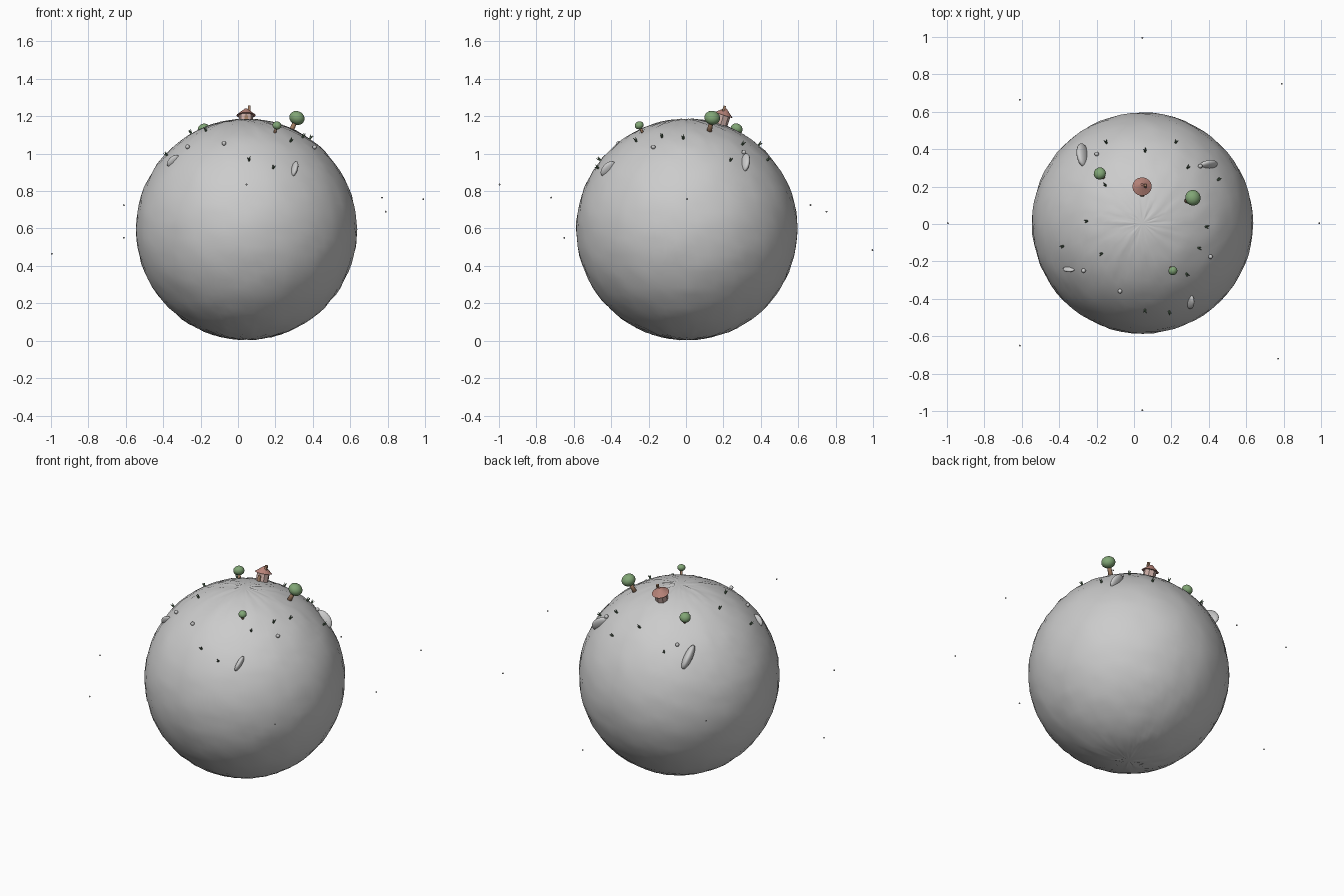
import bpy, bmesh, math, random
from mathutils import Vector, Matrix

if "Cube" in bpy.data.objects:
    bpy.data.objects.remove(bpy.data.objects["Cube"])

random.seed(4)
C = Vector((0.045, 0.005, 0.595))
R = 0.59


def material(name, rgb):
    m = bpy.data.materials.new(name)
    m.diffuse_color = (*rgb, 1)
    m.use_nodes = True
    m.node_tree.nodes["Principled BSDF"].inputs["Base Color"].default_value = m.diffuse_color
    return m


GREEN = material("leaf_green", (0.22, 0.38, 0.18))
DARK = material("grass_green", (0.12, 0.2, 0.12))
BROWN = material("bark_brown", (0.35, 0.2, 0.12))
ROOF = material("roof_red", (0.5, 0.24, 0.2))
WALL = material("wall_pink", (0.6, 0.42, 0.38))


def ground(x, y, h=0.0):
    """Frame on the upper planet surface, local z pointing outwards."""
    dx, dy = x - C.x, y - C.y
    n = Vector((dx, dy, math.sqrt((R + h) ** 2 - dx * dx - dy * dy))).normalized()
    e = Vector((-n.y, n.x, 0)).normalized()
    m = Matrix((e, n.cross(e), n)).transposed().to_4x4()
    return Matrix.Translation(C + n * R) @ m


def finish(name, bm, mat=None, smooth=True):
    me = bpy.data.meshes.new(name)
    bm.to_mesh(me)
    bm.free()
    for p in me.polygons:
        p.use_smooth = smooth
    if mat:
        me.materials.append(mat)
    ob = bpy.data.objects.new(name, me)
    bpy.context.collection.objects.link(ob)
    return ob


def ball(name, m, size, mat=None, seg=16):
    bm = bmesh.new()
    bmesh.ops.create_uvsphere(bm, u_segments=seg, v_segments=max(6, seg // 2), radius=1,
                              matrix=m @ Matrix.Diagonal((*size, 1)))
    return finish(name, bm, mat)


def cone(bm, m, r1, r2, z0, z1, seg):
    bmesh.ops.create_cone(bm, cap_ends=True, segments=seg, radius1=r1, radius2=r2, depth=z1 - z0,
                          matrix=m @ Matrix.Translation((0, 0, (z0 + z1) / 2)))


# Planet with faintly uneven surface
bm = bmesh.new()
bmesh.ops.create_uvsphere(bm, u_segments=64, v_segments=40, radius=R)
for v in bm.verts:
    v.co *= 1 + random.uniform(-0.004, 0.006)
bmesh.ops.translate(bm, verts=bm.verts, vec=C)
finish("planet", bm)

# Trees: crown position, trunk height, crown radius
for i, (x, y, h, r) in enumerate([(0.315, 0.14, 0.078, 0.042), (-0.183, 0.27, 0.05, 0.033),
                                  (0.208, -0.25, 0.043, 0.024)], 1):
    m = ground(x, y, h)
    bm = bmesh.new()
    cone(bm, m, r * 0.36, r * 0.24, -0.02, h, 10)
    finish(f"tree_trunk_{i}", bm, BROWN)
    ball(f"tree_crown_{i}", m @ Matrix.Translation((0, 0, h)), (r, r, r * 0.86), GREEN, 24)

# House with round walls, conical roof, chimney and door
m = ground(0.043, 0.2, 0.05)
bm = bmesh.new()
cone(bm, m, 0.038, 0.038, -0.01, 0.055, 8)
finish("house_walls", bm, WALL, False)
bm = bmesh.new()
cone(bm, m, 0.052, 0.006, 0.05, 0.088, 16)
finish("house_roof", bm, ROOF, False)
for name, pos, size in [("chimney", (-0.018, 0.008, 0.08), (0.013, 0.013, 0.04)),
                        ("door", (0, 0.036, 0.018), (0.018, 0.008, 0.036))]:
    bm = bmesh.new()
    bmesh.ops.create_cube(bm, size=1, matrix=m @ Matrix.Translation(pos) @ Matrix.Diagonal((*size, 1)))
    finish(name, bm, BROWN, False)

# Standing flat boulders, half buried and leaning
for i, (x, y, s) in enumerate([(-0.28, 0.375, 0.08), (0.405, 0.322, 0.062),
                               (0.307, -0.425, 0.05), (-0.355, -0.246, 0.04)], 1):
    m = ground(x, y, 0.012) @ Matrix.Rotation(math.radians(-28), 4, "Z")
    ball(f"boulder_{i}", m, (s * 0.32, s, s * 0.62), None, 20)

# Pebbles
for i, (x, y) in enumerate([(-0.2, 0.375), (0.355, 0.31), (0.41, -0.175),
                            (-0.075, -0.36), (-0.27, -0.25)], 1):
    ball(f"pebble_{i}", ground(x, y, 0.01) @ Matrix.Translation((0, 0, 0.009)), (0.012, 0.012, 0.012), None, 12)

# Grass tufts of three splayed blades
tufts = [(-.15, .44), (.06, .395), (.225, .44), (-.155, .21), (.29, .305), (.455, .24), (.39, -.015),
         (.35, -.13), (.285, -.27), (.19, -.475), (.06, -.465), (-.385, -.12), (-.175, -.16), (-.255, .015)]
for i, (x, y) in enumerate(tufts, 1):
    bm = bmesh.new()
    for k in range(3):
        spin = Matrix.Rotation(math.tau * k / 3 + i, 4, "Z") @ Matrix.Rotation(0.35, 4, "X")
        cone(bm, ground(x, y, 0.012) @ spin, 0.006, 0.001, -0.004, 0.026, 6)
    finish(f"grass_tuft_{i}", bm, DARK, False)

# Ring of tiny floating stars
stars = [(.045, -.995, .835), (.77, -.72, .765), (-.61, -.65, .55), (.99, 0.005, .757),
         (-.61, .665, .725), (.79, .75, .69), (.045, .995, .485), (-.995, 0.005, .465)]
for i, p in enumerate(stars, 1):
    ball(f"star_{i}", Matrix.Translation(p), (0.005,) * 3, None, 8)
